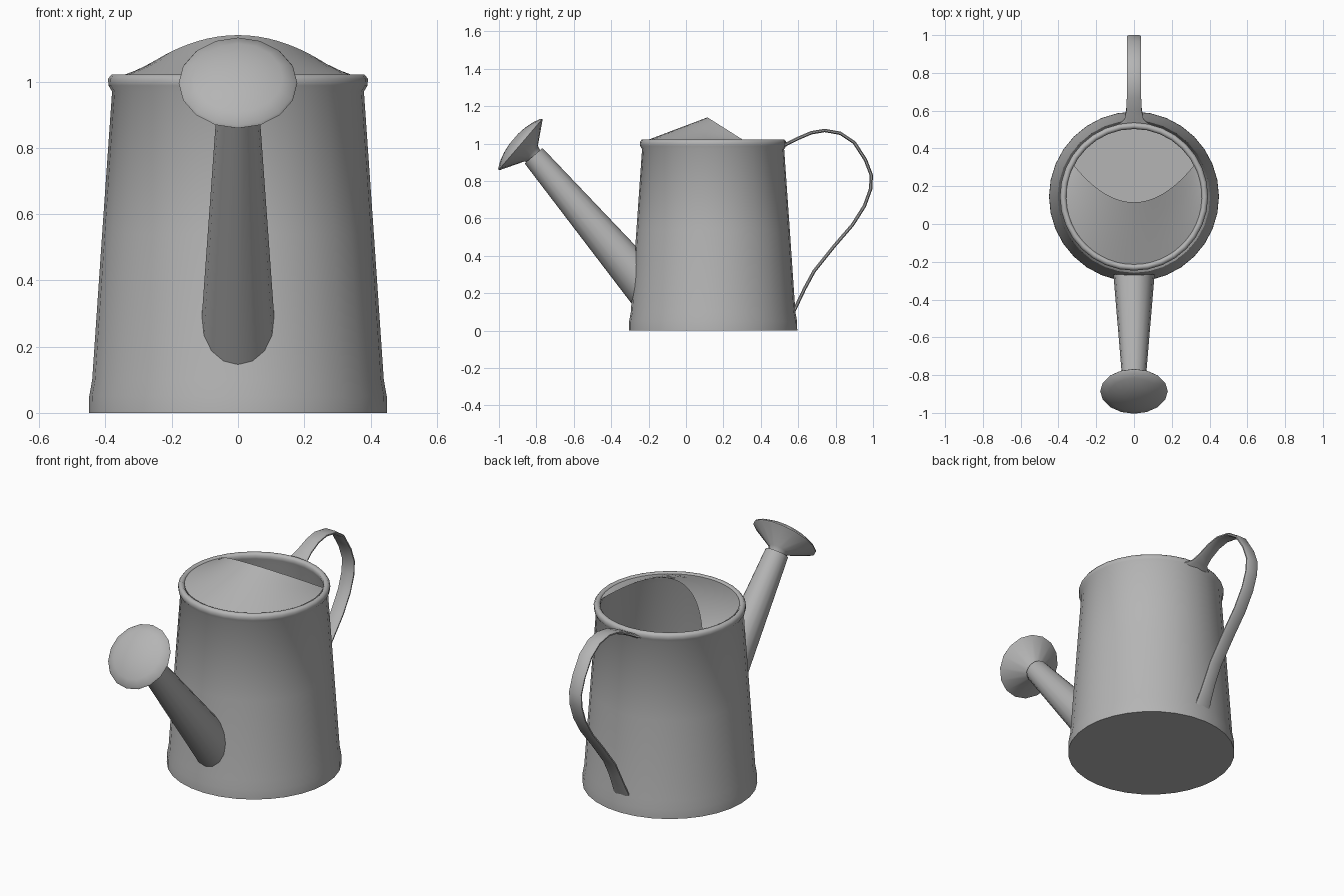
import bpy
from math import sin, cos, pi, radians
from mathutils import Vector

if "Cube" in bpy.data.objects:
    bpy.data.objects.remove(bpy.data.objects["Cube"])

CY = 0.145   # centre of the can body along y

# Dark grey metal shared by all parts
metal = bpy.data.materials.new("dark_metal")
metal.diffuse_color = (0.46, 0.46, 0.46, 1)
metal.use_nodes = True
metal.node_tree.nodes["Principled BSDF"].inputs["Base Color"].default_value = metal.diffuse_color


def finish(name, verts, faces, angle=40):
    me = bpy.data.meshes.new(name)
    me.from_pydata([tuple(v) for v in verts], [], faces)
    me.update()
    me.materials.append(metal)
    ob = bpy.data.objects.new(name, me)
    bpy.context.collection.objects.link(ob)
    bpy.ops.object.select_all(action='DESELECT')
    ob.select_set(True)
    bpy.context.view_layer.objects.active = ob
    bpy.ops.object.mode_set(mode='EDIT')
    bpy.ops.mesh.select_all(action='SELECT')
    bpy.ops.mesh.normals_make_consistent(inside=False)
    bpy.ops.object.mode_set(mode='OBJECT')
    bpy.ops.object.shade_smooth_by_angle(angle=radians(angle))
    return ob


def loft(name, rings, cap_start=True, cap_end=True, angle=40):
    n = len(rings[0])
    verts = [v for r in rings for v in r]
    faces = [(i * n + j, i * n + (j + 1) % n, (i + 1) * n + (j + 1) % n, (i + 1) * n + j)
             for i in range(len(rings) - 1) for j in range(n)]
    if cap_start:
        faces.append(tuple(reversed(range(n))))
    if cap_end:
        faces.append(tuple(range(len(verts) - n, len(verts))))
    return finish(name, verts, faces, angle)


def ring(centre, axis, r, n):
    axis = Vector(axis).normalized()
    u = Vector((1, 0, 0))
    v = axis.cross(u)
    return [Vector(centre) + r * (u * cos(2 * pi * k / n) + v * sin(2 * pi * k / n))
            for k in range(n)]


# Can body: lathed outer wall, rolled rim, inner wall and floor
profile = [(0.45, 0), (0.449, 0.05), (0.44, 0.10), (0.41, 0.54), (0.380, 0.97),
           (0.391, 0.988), (0.392, 1.008), (0.382, 1.021), (0.368, 1.021),
           (0.358, 1.01), (0.36, 0.99), (0.373, 0.96), (0.434, 0.10), (0.44, 0.008)]
loft("can_body", [ring((0, CY, z), (0, 0, 1), r, 32) for r, z in profile], angle=60)

# Hood: half cover rising from the front of the rim to a curved edge
N, M = 32, 4
hood_v, hood_f = [], []
for i in range(N + 1):
    t = 2 * i / N - 1
    a = -pi / 2 + t * radians(117.5)
    rim = Vector((0.359 * cos(a), CY + 0.359 * sin(a), 1.016))
    s = sin(t * pi / 2)
    edge = Vector((0.318 * s, 0.115 + 0.196 * s * s, 1.14 - 0.124 * s * s))
    hood_v += [rim.lerp(edge, j / M) for j in range(M + 1)]
for i in range(N):
    for j in range(M):
        k = i * (M + 1) + j
        hood_f.append((k, k + M + 1, k + M + 2, k + 1))
hood = finish("hood", hood_v, hood_f)
if hood.data.polygons[N * M // 2].normal.z < 0:
    hood.data.flip_normals()

# Spout: tapered tube whose lower end is slid along its axis onto the can wall
tip, base = Vector((0, -0.815, 0.935)), Vector((0, -0.28, 0.308))
axis = (tip - base).normalized()


def onto_wall(p_base, p_tip):
    lo, hi = -0.4, 1.0
    for _ in range(30):
        m = (lo + hi) / 2
        p = p_base.lerp(p_tip, m)
        wall = 0.447 - 0.069 * p.z
        if (p.x ** 2 + (p.y - CY) ** 2) ** 0.5 < wall:
            lo = m
        else:
            hi = m
    return p_base.lerp(p_tip, lo)


tip_ring = ring(tip, axis, 0.063, 16)
base_ring = [onto_wall(p, q) for p, q in zip(ring(base, axis, 0.108, 16), tip_ring)]
loft("spout", [base_ring, tip_ring], cap_start=False)

# Sprinkler rose: flared cone with a shallow domed face
c, d = Vector((0, -0.885, 0.995)), Vector((0, -0.76, 0.65)).normalized()
rose = [(-0.10, 0.045), (-0.075, 0.055), (-0.006, 0.174), (0.0, 0.179), (0.008, 0.174),
        (0.026, 0.135), (0.040, 0.085), (0.047, 0.035)]
loft("sprinkler_rose", [ring(c + d * h, d, r, 16) for h, r in rose])

# Handle: flat strap swept along a side-view path (y, z, half width)
path = [(0.525, 0.990, 0.085), (0.555, 1.006, 0.05), (0.60, 1.028, 0.041), (0.67, 1.058, 0.038),
        (0.742, 1.070, 0.038), (0.825, 1.055, 0.038), (0.90, 1.005, 0.038), (0.96, 0.912, 0.038),
        (0.991, 0.83, 0.038), (0.987, 0.757, 0.038), (0.954, 0.666, 0.038),
        (0.89, 0.565, 0.038), (0.793, 0.453, 0.038), (0.685, 0.318, 0.038),
        (0.635, 0.226, 0.038), (0.594, 0.14, 0.043), (0.575, 0.10, 0.048)]
section = [(1, -0.4), (1, 0.4), (0.7, 1), (-0.7, 1), (-1, 0.4), (-1, -0.4), (-0.7, -1), (0.7, -1)]
strap = []
for i, (y, z, w) in enumerate(path):
    a, b = path[max(i - 1, 0)], path[min(i + 1, len(path) - 1)]
    tangent = Vector((0, b[0] - a[0], b[1] - a[1])).normalized()
    normal = Vector((0, -tangent.z, tangent.y))
    strap.append([Vector((sx * w, y, z)) + normal * (sy * 0.009) for sx, sy in section])
loft("handle", strap, angle=50)
